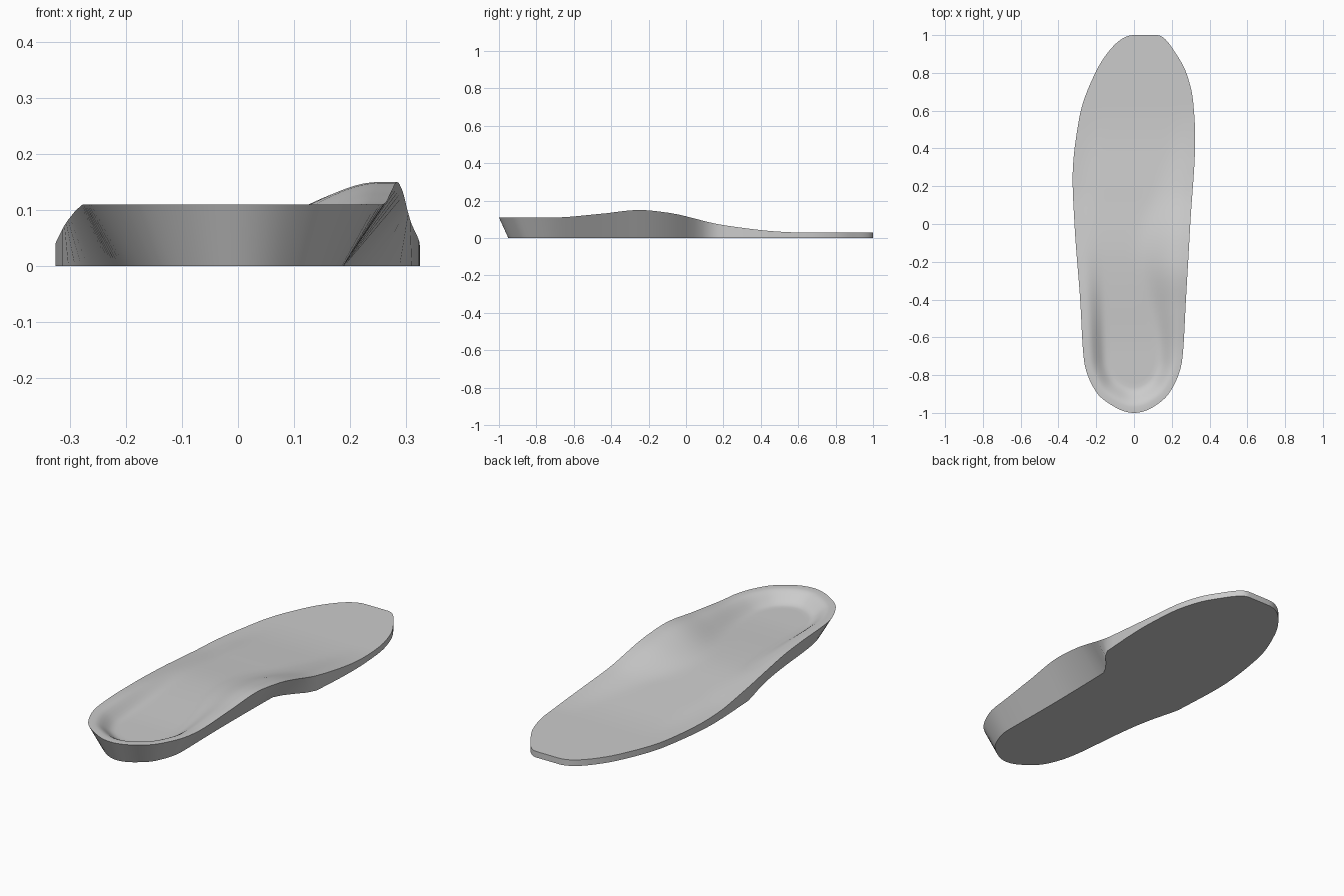
import bpy, bmesh, math
from mathutils import Vector

old = bpy.data.objects.get("Cube")
if old:
    bpy.data.objects.remove(old)

STATIONS = 72
HEEL_SPINE, TOE_SPINE = -0.72, 0.72

# Profiles along the length: (y, value)
outline_left = [(-1, 0), (-.97, -.1), (-.89, -.2), (-.72, -.265), (-.4, -.285), (0, -.315),
                (.24, -.325), (.56, -.29), (.8, -.205), (.93, -.12), (1, 0)]
outline_right = [(-1, 0), (-.97, .1), (-.89, .19), (-.72, .255), (-.4, .275), (0, .298),
                 (.45, .324), (.65, .313), (.8, .277), (.92, .21), (1, .12)]
sole_left = [(-1, 0), (-.97, -.08), (-.89, -.155), (-.72, -.205), (-.4, -.24), (-.25, -.262), (-.05, -.312)]
sole_right = [(-1, 0), (-.97, .08), (-.89, .15), (-.72, .188), (-.4, .185), (0, .19), (.07, .235), (.15, .306)]
rim_left = [(-1, .11), (-.6, .11), (-.4, .103), (-.2, .085), (0, .062), (.2, .042), (.5, .031), (.6, .03), (1, .03)]
rim_right = [(-1, .11), (-.7, .11), (-.45, .13), (-.25, .15), (-.1, .136), (.2, .069), (.5, .034), (.6, .03), (1, .03)]
floor_height = [(-1, .06), (-.7, .06), (-.2, .075), (.15, .055), (.5, .032), (.6, .03), (1, .03)]


def angle(y):
    return math.acos(max(-1, min(1, -y)))


def sample(profile, y):
    """Smooth interpolation, spaced by angle so that the ends come out round."""
    pts = [(angle(p), v) for p, v in profile]
    a = angle(y)
    slopes = [(q[1] - p[1]) / (q[0] - p[0]) for p, q in zip(pts, pts[1:])]
    tangents = [slopes[0]]
    for s, t in zip(slopes, slopes[1:]):
        tangents.append(2 * s * t / (s + t) if s * t > 0 else 0)
    tangents.append(slopes[-1])
    for i, (p, q) in enumerate(zip(pts, pts[1:])):
        if a <= q[0] or i == len(slopes) - 1:
            h = q[0] - p[0]
            t = min(1, (a - p[0]) / h)
            return ((1 + 2 * t) * (1 - t) ** 2 * p[1] + t * (1 - t) ** 2 * h * tangents[i]
                    + t * t * (3 - 2 * t) * q[1] + t * t * (t - 1) * h * tangents[i + 1])


def smooth(t):
    t = max(0, min(1, t))
    return t * t * (3 - 2 * t)


def edge_x(y, right):
    return sample(outline_right if right else outline_left, y)


def sole_point(y, right):
    """Bottom edge, tucked in under the heel and the arch."""
    profile = sole_right if right else sole_left
    x = sample(profile, y) if y < profile[-1][0] else edge_x(y, right)
    return Vector((x, y + .05 * smooth((-y - .6) / .4), 0))


def top_point(y, right, k):
    """Upper surface, from the rim (k = 0) to the centre line (k = 1)."""
    spine_y = max(HEEL_SPINE, min(TOE_SPINE, y))
    spine_x = (edge_x(spine_y, True) + edge_x(spine_y, False)) / 2
    p = Vector((edge_x(y, right), y, 0)).lerp(Vector((spine_x, spine_y, 0)), k)
    rim = sample(rim_right if right else rim_left, y)
    base = sample(floor_height, p.y)
    arch = math.exp(-((y + .15) / .35) ** 2) if right else 0
    fall = smooth((k - .11) / (.36 + .5 * arch))
    p.z = rim + (base - rim) * fall
    return p


# Closed loop of stations: up the left edge, back down the right edge
ys = [-math.cos(math.pi * i / STATIONS) for i in range(STATIONS + 1)]
loop = [(y, False) for y in ys] + [(y, True) for y in reversed(ys[1:])]
steps = [0, .05, .11, .16, .21, .26, .31, .36, .42, .48, .56, .65, .75, .87, 1]

bm = bmesh.new()
rings = [[bm.verts.new(sole_point(y, r)) for y, r in loop]]
rings += [[bm.verts.new(top_point(y, r, k)) for y, r in loop] for k in steps]
bm.faces.new(rings[0])
count = len(loop)
for low, high in zip(rings, rings[1:]):
    for i in range(count):
        j = (i + 1) % count
        bm.faces.new((low[i], low[j], high[j], high[i]))
bmesh.ops.remove_doubles(bm, verts=bm.verts, dist=.0003)
bmesh.ops.recalc_face_normals(bm, faces=bm.faces)
mesh = bpy.data.meshes.new("insole")
bm.to_mesh(mesh)
bm.free()

# Single grey material
grey = bpy.data.materials.new("plain grey")
grey.use_nodes = True
colour = (.6, .6, .6, 1)
grey.diffuse_color = colour
grey.node_tree.nodes["Principled BSDF"].inputs["Base Color"].default_value = colour
mesh.materials.append(grey)

insole = bpy.data.objects.new("insole", mesh)
bpy.context.collection.objects.link(insole)
bpy.context.view_layer.objects.active = insole
insole.select_set(True)
bpy.ops.object.shade_smooth_by_angle(angle=math.radians(35))
